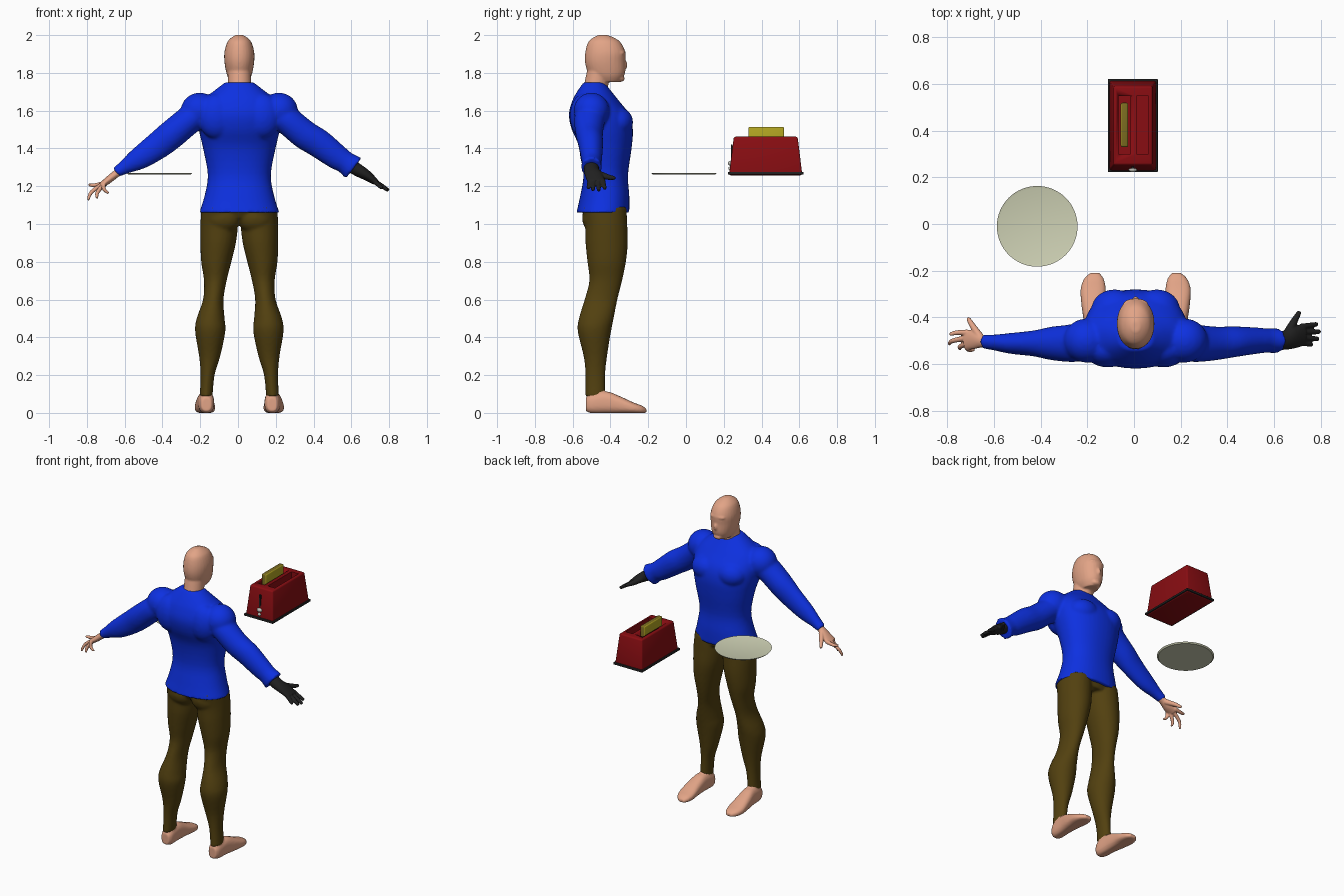
import bpy, bmesh, math
from mathutils import Vector, Matrix

if "Cube" in bpy.data.objects:
    bpy.data.objects.remove(bpy.data.objects["Cube"])


def material(name, r, g, b):
    m = bpy.data.materials.new(name)
    m.use_nodes = True
    m.diffuse_color = (r, g, b, 1)
    m.node_tree.nodes["Principled BSDF"].inputs["Base Color"].default_value = (r, g, b, 1)
    return m


SKIN = material("skin", .76, .37, .24)
BLUE = material("shirt blue", .004, .03, .75)
OLIVE = material("trouser olive", .085, .052, .005)
BLACK = material("black", .015, .015, .015)
RED = material("toaster red", .25, .004, .006)
CREAM = material("plate cream", .62, .64, .46)
BREAD = material("bread yellow", .45, .38, .016)
CRUST = material("crust brown", .2, .15, .015)
METAL = material("metal", .55, .55, .5)

X, Y, Z = Vector((1, 0, 0)), Vector((0, 1, 0)), Vector((0, 0, 1))
BODY_X = .007


def spline(p, steps):
    """Catmull-Rom through rows of numbers."""
    out = []
    for i in range(len(p) - 1):
        a, b, c, d = p[max(i - 1, 0)], p[i], p[i + 1], p[min(i + 2, len(p) - 1)]
        for s in range(steps):
            t = s / steps
            out.append([.5 * (2 * q + (r - o) * t + (2 * o - 5 * q + 4 * r - e) * t ** 2
                              + (3 * q - o - 3 * r + e) * t ** 3)
                        for o, q, r, e in zip(a, b, c, d)])
    return out + [list(p[-1])]


def loft(bm, rows, axis, side, power=2, n=28, steps=4):
    """Closed loft of parallel rings; a row is x, y, z, radius along side, other radius."""
    axis = axis.normalized()
    u = (side - axis * side.dot(axis)).normalized()
    v = axis.cross(u)
    rings = []
    for x, y, z, ra, rb in spline(rows, steps):
        ring = []
        for k in range(n):
            a = 2 * math.pi * k / n
            c, s = math.cos(a), math.sin(a)
            c, s = (math.copysign(abs(q) ** (2 / power), q) for q in (c, s))
            ring.append(bm.verts.new(Vector((x, y, z)) + u * ra * c + v * rb * s))
        rings.append(ring)
    for a, b in zip(rings, rings[1:]):
        for k in range(n):
            bm.faces.new((a[k], a[(k + 1) % n], b[(k + 1) % n], b[k]))
    bm.faces.new(rings[0])
    bm.faces.new(rings[-1])


def limb(bm, start, end, r0, r1, mid=None):
    """Finger-like tapered tube with a rounded tip."""
    a, b = Vector(start), Vector(end)
    m = Vector(mid) if mid else (a + b) / 2
    tip = b + (b - m).normalized() * r1 * .6
    rows = [(*a, r0, r0), (*m, (r0 + r1) / 2, (r0 + r1) / 2), (*b, r1, r1), (*tip, r1 * .5, r1 * .5)]
    loft(bm, rows, b - a, Y, n=12, steps=3)


def blob(bm, centre, size):
    bmesh.ops.create_uvsphere(bm, u_segments=24, v_segments=16, radius=1,
                              matrix=Matrix.Translation(centre) @ Matrix.Diagonal((*size, 1)))


def finish(bm, name, mat, voxel=0, smooth=4, shift=0, angle=35):
    bmesh.ops.recalc_face_normals(bm, faces=bm.faces)
    me = bpy.data.meshes.new(name)
    bm.to_mesh(me)
    bm.free()
    ob = bpy.data.objects.new(name, me)
    bpy.context.collection.objects.link(ob)
    me.materials.append(mat)
    ob.location.x = shift
    if voxel:
        mod = ob.modifiers.new("Fuse", 'REMESH')
        mod.mode, mod.voxel_size, mod.use_smooth_shade = 'VOXEL', voxel, True
        mod = ob.modifiers.new("Relax", 'SMOOTH')
        mod.factor, mod.iterations = .5, smooth
    elif angle:
        bpy.ops.object.select_all(action='DESELECT')
        ob.select_set(True)
        bpy.context.view_layer.objects.active = ob
        bpy.ops.object.shade_smooth_by_angle(angle=math.radians(angle))
    return ob


def box(name, mat, lo, hi, taper=(1, 1), bevel=0):
    """Box between two corners, with its top scaled by taper."""
    bm = bmesh.new()
    bmesh.ops.create_cube(bm, size=1)
    lo, hi = Vector(lo), Vector(hi)
    for v in bm.verts:
        if v.co.z > 0:
            v.co.x *= taper[0]
            v.co.y *= taper[1]
        v.co = (lo + hi) / 2 + v.co * (hi - lo)
    if bevel:
        bmesh.ops.bevel(bm, geom=bm.edges[:], offset=bevel, segments=3, profile=.5, affect='EDGES')
    return finish(bm, name, mat)


# Shirt: trunk, chest and shoulder masses, sleeves
bm = bmesh.new()
trunk = [(1.06, -.44, .14, .212), (1.15, -.43, .13, .184), (1.26, -.425, .118, .167),
         (1.4, -.425, .137, .192), (1.5, -.443, .162, .215), (1.58, -.46, .16, .222),
         (1.65, -.478, .125, .2), (1.7, -.485, .092, .14), (1.75, -.487, .055, .075)]
loft(bm, [(BODY_X, y, z, rx, ry) for z, y, ry, rx in trunk], Z, X, power=2.2, n=40)
for s in (-1, 1):
    blob(bm, (s * .09 + BODY_X, -.365, 1.54), (.1, .085, .08))
    blob(bm, (s * .21 + BODY_X, -.5, 1.6), (.1, .095, .095))
    blob(bm, (s * .12 + BODY_X, -.54, 1.57), (.1, .075, .12))
    rows = [(s * .18, -.49, 1.61, .09, .08), (s * .26, -.51, 1.55, .082, .076),
            (s * .35, -.512, 1.475, .072, .077)]
    if s < 0:
        rows += [(-.425, -.512, 1.415, .056, .073), (-.525, -.512, 1.345, .045, .06),
                 (-.6, -.508, 1.3, .034, .038), (-.645, -.505, 1.272, .03, .028)]
    else:
        rows += [(.43, -.505, 1.425, .066, .076), (.53, -.5, 1.35, .056, .066),
                 (.57, -.5, 1.325, .052, .06), (.612, -.5, 1.295, .055, .07)]
    loft(bm, rows, rows[-1] and Vector((s * .79, 0, -.61)), Y)
finish(bm, "shirt", BLUE, .009, 5)

# Trousers: two legs, hips and seat
bm = bmesh.new()
leg = [(1.09, .1, -.435, .1, .12), (1, .106, -.423, .1, .112), (.9, .112, -.42, .094, .112),
       (.8, .122, -.42, .08, .102), (.7, .127, -.425, .06, .087), (.6, .138, -.45, .054, .087),
       (.5, .152, -.475, .074, .092), (.43, .154, -.485, .08, .088), (.3, .157, -.48, .056, .062),
       (.2, .168, -.48, .037, .052), (.085, .176, -.48, .034, .052)]
for s in (-1, 1):
    loft(bm, [(s * x, y, z, rx, ry) for z, x, y, rx, ry in leg], Z, X)
    blob(bm, (s * .085, -.475, 1.03), (.095, .075, .08))
loft(bm, [(0, -.43, 1.03, .15, .1), (0, -.435, 1.09, .19, .125)], Z, X)
finish(bm, "trousers", OLIVE, .009, 3, BODY_X)

# Feet
foot = [(-.53, .174, .045, .026, .035), (-.5, .174, .05, .04, .052), (-.42, .178, .055, .044, .058),
        (-.35, .182, .042, .05, .046), (-.28, .182, .026, .054, .03), (-.235, .179, .018, .042, .021),
        (-.21, .175, .012, .02, .011)]
for s, name in ((-1, "right_foot"), (1, "left_foot")):
    bm = bmesh.new()
    loft(bm, [(s * x, y, z, rx, rz) for y, x, z, rx, rz in foot], Y, X, power=2.5)
    loft(bm, [(s * .175, -.475, .03, .04, .05), (s * .175, -.475, .075, .036, .053),
              (s * .175, -.478, .13, .03, .045)], Z, X)
    for v in bm.verts:
        v.co.z = max(v.co.z, 0)
    finish(bm, name, SKIN, .006, 2, BODY_X)

# Head, neck and nose
bm = bmesh.new()
skull = [(1.752, -.415, .066, .046), (1.78, -.418, .088, .062), (1.81, -.422, .101, .071),
         (1.86, -.428, .107, .079), (1.91, -.427, .106, .079), (1.96, -.432, .087, .065),
         (1.985, -.436, .058, .044), (2.001, -.44, .022, .018)]
loft(bm, [(0, y, z, rx, ry) for z, y, ry, rx in skull], Z, X, power=2.1)
loft(bm, [(0, -.485, 1.66, .066, .07), (0, -.475, 1.74, .062, .064), (0, -.46, 1.83, .06, .06)], Z, X)
blob(bm, (0, -.326, 1.842), (.013, .016, .026))
blob(bm, (0, -.35, 1.77), (.032, .026, .018))
blob(bm, (0, -.345, 1.905), (.055, .026, .018))
finish(bm, "head", SKIN, .006, 3, BODY_X)

# Bare right hand
bm = bmesh.new()
loft(bm, [(-.6, -.507, 1.295, .025, .022), (-.65, -.503, 1.262, .026, .02),
          (-.69, -.497, 1.23, .04, .019), (-.725, -.497, 1.205, .042, .014)],
     Vector((-.8, 0, -.55)), Y)
for y0, tip, mid in ((-.465, (-.787, -.472, 1.207), (-.76, -.466, 1.205)),
                     (-.488, (-.793, -.513, 1.13), (-.775, -.5, 1.17)),
                     (-.511, (-.747, -.535, 1.14), (-.745, -.525, 1.165)),
                     (-.53, (-.69, -.54, 1.165), (-.71, -.538, 1.185))):
    limb(bm, (-.71, y0, 1.215), tip, .013, .008, mid)
limb(bm, (-.66, -.485, 1.25), (-.71, -.407, 1.2), .018, .009, (-.69, -.44, 1.225))
finish(bm, "right_hand", SKIN, .004, 2)

# Gloved left hand
bm = bmesh.new()
loft(bm, [(.58, -.5, 1.32, .04, .035), (.635, -.5, 1.285, .04, .034),
          (.68, -.487, 1.258, .048, .028), (.73, -.475, 1.222, .047, .017)],
     Vector((.78, 0, -.6)), Y)
for y0, tip in ((-.441, (.782, -.43, 1.19)), (-.464, (.793, -.462, 1.18)),
                (-.487, (.787, -.493, 1.183)), (-.508, (.76, -.517, 1.192))):
    limb(bm, (.715, y0, 1.232), tip, .014, .01)
limb(bm, (.66, -.47, 1.265), (.708, -.38, 1.243), .022, .01, (.685, -.42, 1.25))
finish(bm, "left_glove", BLACK, .0045, 2)

# Plate: thin disc with a raised lip
bm = bmesh.new()
bmesh.ops.create_cone(bm, cap_ends=True, segments=64, radius1=.165, radius2=.173, depth=.008,
                      matrix=Matrix.Translation((-.415, -.01, 1.266)))
top = max(bm.faces, key=lambda f: f.calc_center_median().z)
bmesh.ops.inset_region(bm, faces=[top], thickness=.01, depth=-.003)
finish(bm, "plate", CREAM)

# Toaster: base rim, tapered body with two slots, bread and lever
box("toaster_base", BLACK, (-.112, .222, 1.261), (.102, .622, 1.276), bevel=.004)
body = box("toaster_body", RED, (-.106, .228, 1.258), (.096, .616, 1.462), (.83, .87), .009)
for name, x in (("left_slot_cutter", .036), ("right_slot_cutter", -.041)):
    cutter = box(name, RED, (x - .026, .3, 1.36), (x + .026, .548, 1.5))
    cutter.hide_render = True
    cutter.display_type = 'WIRE'
    cutter.hide_set(True)
    cut = body.modifiers.new("Slot", 'BOOLEAN')
    cut.object, cut.solver = cutter, 'EXACT'

bread = box("bread_slice", BREAD, (-.057, .33, 1.36), (-.025, .52, 1.514), bevel=.007)
bread.data.materials.append(CRUST)
for p in bread.data.polygons:
    p.material_index = int(abs(p.normal.x) < .5)

box("lever_track", BLACK, (-.01, .238, 1.3), (0, .247, 1.42)).rotation_euler.x = 0
bm = bmesh.new()
blob(bm, (-.005, .234, 1.322), (.018, .012, .013))
blob(bm, (-.005, .236, 1.294), (.011, .012, .011))
loft(bm, [(-.005, .23, 1.322, .008, .008), (-.005, .255, 1.322, .008, .008)], Y, X, n=12)
finish(bm, "lever_knob", METAL)
